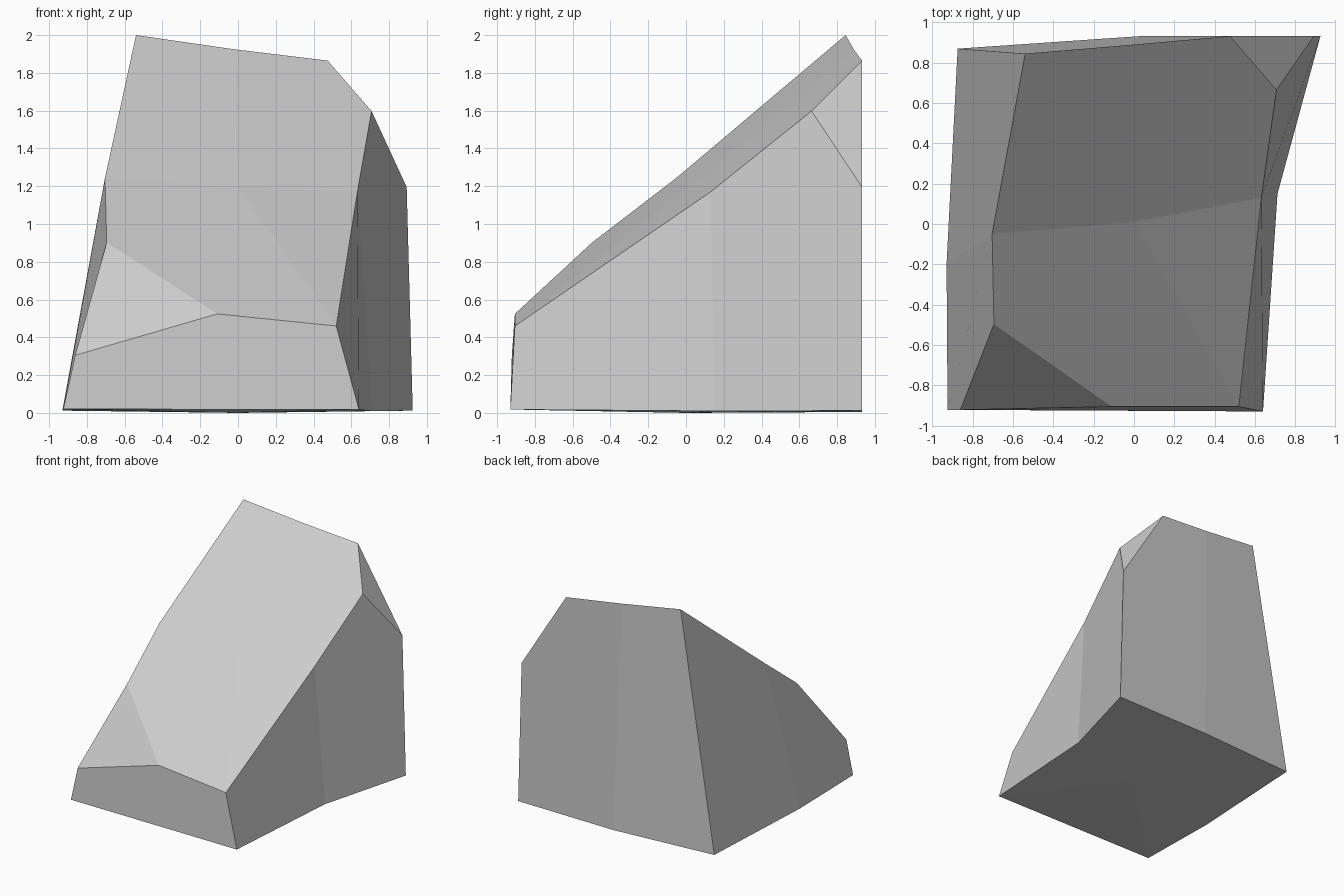
import bpy, bmesh

if "Cube" in bpy.data.objects:
    bpy.data.objects.remove(bpy.data.objects["Cube"])

# Named corners of the cut stone: foot ring, crown ring and the slope's middle
foot = {
    "fl": (-0.925, -0.922, 0.02), "fr": (0.64, -0.93, 0.018),
    "r": (0.712, 0.15, 0.01), "br": (0.925, 0.932, 0.012),
    "b": (0.03, 0.932, 0.005), "bl": (-0.875, 0.87, 0.012),
    "l": (-0.93, -0.2, 0.012), "under": (0.0, 0.0, 0.0),
}
crown = {
    "FR": (0.52, -0.906, 0.46), "F": (-0.11, -0.906, 0.524),
    "FL_low": (-0.862, -0.922, 0.305), "FL_high": (-0.695, -0.497, 0.902),
    "L": (-0.704, -0.05, 1.245), "BL": (-0.54, 0.845, 2.0),
    "B": (-0.02, 0.888, 1.925), "BR_back": (0.475, 0.932, 1.865),
    "BR_top": (0.707, 0.665, 1.598), "BR_low": (0.893, 0.932, 1.195),
    "R": (0.632, 0.13, 1.17), "mid": (0.0, 0.01, 1.195),
}

# Flat facets, grouped by side
facets = [
    # slope
    "mid L BL B", "mid B BR_back BR_top R", "mid R FR", "mid FR F FL_high L",
    # chipped corners
    "FL_low FL_high F", "BR_back BR_top BR_low",
    # front and right
    "fl fr FR F FL_low", "fr r R FR", "r br BR_low BR_top R",
    # back and left
    "br b B BR_back BR_low", "b bl BL B", "bl l L BL", "l fl FL_low FL_high L",
]
# underside fan
ring = ["fl", "fr", "r", "br", "b", "bl", "l"]
facets += [f"under {a} {b}" for a, b in zip(ring, ring[1:] + ring[:1])]

bm = bmesh.new()
verts = {name: bm.verts.new(co) for name, co in {**foot, **crown}.items()}
for facet in facets:
    bm.faces.new([verts[name] for name in facet.split()])
bmesh.ops.recalc_face_normals(bm, faces=bm.faces)

mesh = bpy.data.meshes.new("stone_block")
bm.to_mesh(mesh)
bm.free()
stone = bpy.data.objects.new("stone_block", mesh)
bpy.context.collection.objects.link(stone)
